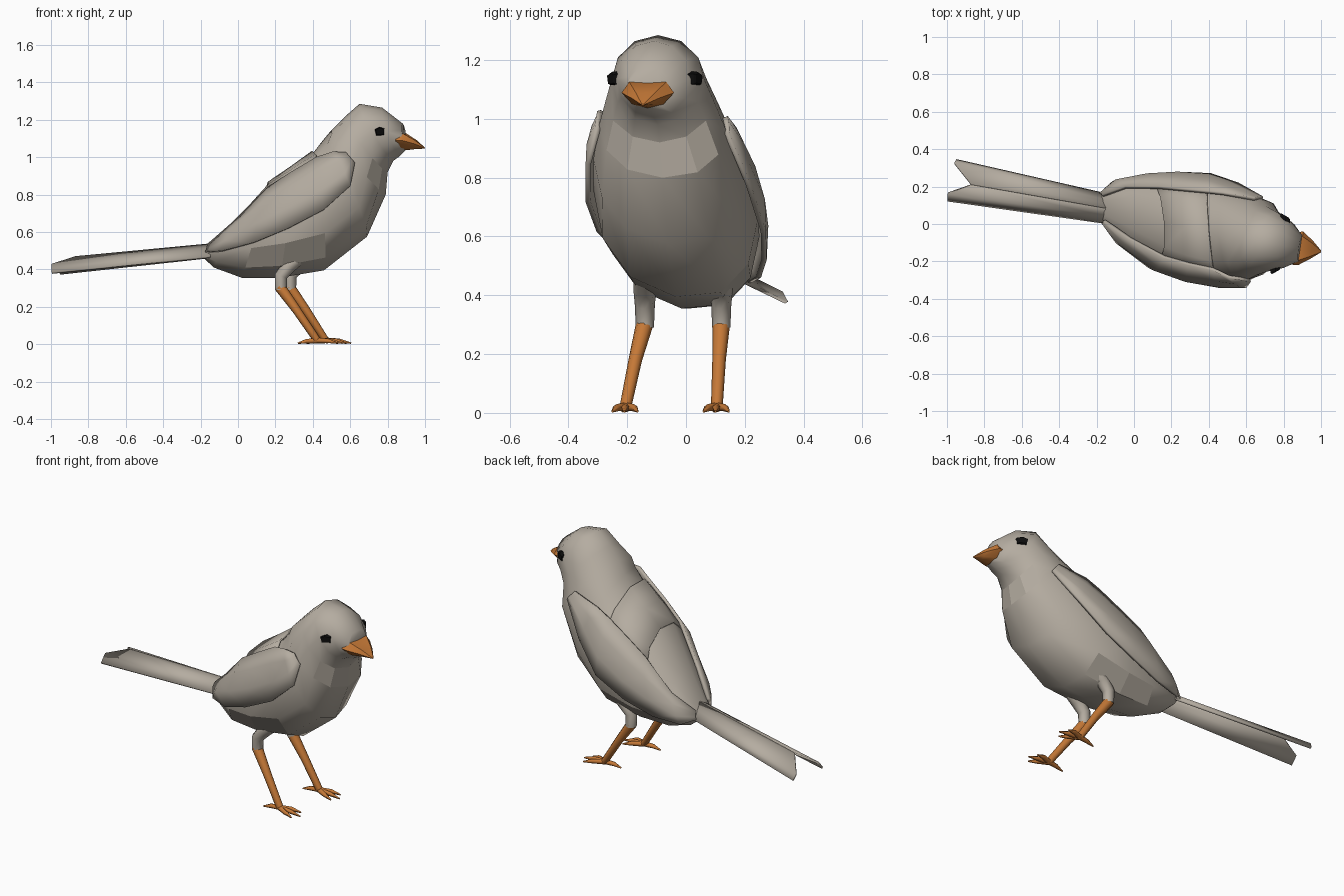
import bpy, bmesh, math
from mathutils import Vector

if "Cube" in bpy.data.objects:
    bpy.data.objects.remove(bpy.data.objects["Cube"])


def material(name, rgb):
    m = bpy.data.materials.new(name)
    m.diffuse_color = (*rgb, 1)
    m.use_nodes = True
    m.node_tree.nodes["Principled BSDF"].inputs["Base Color"].default_value = m.diffuse_color
    return m


GREY = material("warm grey plumage", (0.46, 0.415, 0.355))
ORANGE = material("orange horn", (0.56, 0.19, 0.038))
BLACK = material("black eye", (0.004, 0.004, 0.004))

# Body stations: top x, top z, bottom x, bottom z, half width, centre y, roll
STATIONS = [
    (-0.16, 0.53, -0.18, 0.46, 0.065, 0.085, 0.15),
    (-0.02, 0.655, -0.13, 0.41, 0.145, 0.06, 0.17),
    (0.16, 0.855, 0.02, 0.355, 0.225, 0.01, 0.17),
    (0.28, 0.935, 0.22, 0.355, 0.265, -0.015, 0.17),
    (0.40, 1.02, 0.46, 0.395, 0.28, -0.035, 0.17),
    (0.45, 1.085, 0.69, 0.575, 0.255, -0.06, 0.13),
    (0.50, 1.145, 0.79, 0.80, 0.215, -0.08, 0.04),
    (0.57, 1.215, 0.80, 0.92, 0.182, -0.09, 0),
    (0.65, 1.285, 0.83, 0.98, 0.158, -0.095, 0),
    (0.77, 1.265, 0.865, 1.005, 0.125, -0.11, 0),
    (0.88, 1.18, 0.90, 1.04, 0.07, -0.13, 0),
]


def skin_point(i, deg, grow=0.0):
    """Point on station i; 0 is the spine, 90 the left side, 180 the belly."""
    tx, tz, bx, bz, hw, cy, roll = STATIONS[i]
    a = math.radians(deg)
    s, c = math.sin(a), math.cos(a)
    v = math.copysign(abs(s) ** (0.85 if i < 7 else 1), s) * (hw + grow)
    half = Vector((tx - bx, 0, tz - bz)) / 2
    half *= 1 + grow / half.length
    p = Vector(((tx + bx) / 2, cy + v, (tz + bz) / 2)) + half * c
    skew = -0.08 if i < 6 else 0.15  # head turned against the body
    return p + Vector((skew * v, 0, -roll * v))


def loft(name, rows, mat, closed=True, thick=0, angle=35):
    """Bridge rows of points into a surface."""
    bm = bmesh.new()
    vs = [[bm.verts.new(p) for p in row] for row in rows]
    n = len(rows[0])
    for r0, r1 in zip(vs, vs[1:]):
        for j in range(n if closed else n - 1):
            k = (j + 1) % n
            bm.faces.new((r0[j], r0[k], r1[k], r1[j]))
    if closed:
        bm.faces.new(vs[0])
        bm.faces.new(vs[-1])
    bmesh.ops.recalc_face_normals(bm, faces=bm.faces[:])
    me = bpy.data.meshes.new(name)
    bm.to_mesh(me)
    bm.free()
    me.materials.append(mat)
    ob = bpy.data.objects.new(name, me)
    bpy.context.collection.objects.link(ob)
    if thick:
        mod = ob.modifiers.new("thickness", 'SOLIDIFY')
        mod.thickness = thick
        mod.offset = 0
    bpy.ops.object.select_all(action='DESELECT')
    bpy.context.view_layer.objects.active = ob
    ob.select_set(True)
    bpy.ops.object.shade_smooth_by_angle(angle=math.radians(angle))
    return ob


def tube(name, path, radii, mat, sides=6):
    """Round limb along a path."""
    pts = [Vector(p) for p in path]
    rows = []
    for i, p in enumerate(pts):
        d = (pts[min(i + 1, len(pts) - 1)] - pts[max(i - 1, 0)]).normalized()
        u = d.cross(Vector((0, 1, 0))).normalized()
        w = d.cross(u)
        rows.append([p + radii[i] * (u * math.cos(t) + w * math.sin(t))
                     for t in (math.tau * k / sides for k in range(sides))])
    return loft(name, rows, mat, angle=75)


# Body and head in one skin, with flat collar and flank facets
body = loft("body", [[skin_point(i, 30 * k) for k in range(12)]
                     for i in range(len(STATIONS))], GREY, angle=50)
for row, cols in ((6, (4, 5, 6, 7)), (2, (4, 7)), (3, (4, 7))):
    for k in cols:
        body.data.polygons[row * 12 + k].use_smooth = False

# Mantle over the shoulders
loft("mantle", [[skin_point(i, d, 0.01) for d in (-56, -30, 0, 30, 56)]
                for i in (2, 3, 4)], GREY, closed=False, thick=0.01, angle=40)

# Folded wings: station, upper and lower angle, lift off the body
WING = [(0, 55, 110, 0.012), (1, 50, 115, 0.026), (2, 44, 112, 0.027), (3, 40, 104, 0.023),
        (4, 40, 97, 0.02), (5, 52, 94, 0.018), (6, 76, 94, 0.004)]
for side, name in ((1, "left_wing"), (-1, "right_wing")):
    rows = [[skin_point(i, side * (a + (b - a) * t), g) for t in (0, 0.33, 0.67, 1)]
            for i, a, b, g in WING]
    loft(name, rows, GREY, closed=False, thick=0.018, angle=40)

# Forked tail, ridged along the middle
ridge = [(-0.13, 0.08, 0.535), (-0.87, 0.21, 0.465)]
loft("tail_right_half", [[(-0.15, 0.005, 0.465), (-0.13, 0.04, 0.515), ridge[0]],
                         [(-0.995, 0.125, 0.38), (-0.995, 0.165, 0.425), ridge[1]]],
     GREY, closed=False, thick=0.012)
loft("tail_left_half", [[(-0.13, 0.155, 0.465), (-0.13, 0.12, 0.51), ridge[0]],
                        [(-0.95, 0.342, 0.375), (-0.96, 0.325, 0.408), ridge[1]]],
     GREY, closed=False, thick=0.012)

# Beak
BEAK = [(0, 0.042), (0.065, 0.046), (0.092, 0.008), (0.055, -0.032), (0, -0.046),
        (-0.055, -0.032), (-0.092, 0.008), (-0.065, 0.046)]
rows = []
for x, y, z, s in ((0.855, -0.13, 1.083, 0.95), (0.892, -0.13, 1.081, 0.97),
                   (0.95, -0.138, 1.067, 0.52), (1.0, -0.147, 1.048, 0.05)):
    rows.append([(x + 0.15 * v * s, y + v * s, z + h * s) for v, h in BEAK])
loft("beak", rows, ORANGE, angle=40)

# Eyes
for name, x, y, out in (("left_eye", 0.808, 0.033, 1), ("right_eye", 0.757, -0.245, -1)):
    rows = []
    for depth, s in ((-0.03, 1), (0.004, 1), (0.012, 0.8)):
        rows.append([(x + a * s, y + out * depth - out * a * 0.45, 1.137 + b * s)
                     for a, b in ((-0.026, 0.012), (0.0, 0.024), (0.025, 0.016),
                                  (0.024, -0.019), (-0.018, -0.022))])
    loft(name, rows, BLACK, angle=20)

# Legs and feet: knee position, then ankle position
for name, kx, ky, ax, ay in (("right", 0.225, -0.14, 0.42, -0.205),
                             ("left", 0.275, 0.12, 0.465, 0.105)):
    tube(name + "_thigh", [(kx + 0.11, ky, 0.47), (kx + 0.05, ky, 0.42),
                           (kx + 0.005, ky, 0.365), (kx + 0.005, ky, 0.29)],
         [0.038, 0.039, 0.034, 0.031], GREY, 8)
    tube(name + "_shank", [(kx, ky, 0.305), (kx + 0.09, ky + (ay - ky) * 0.5, 0.18),
                           (ax, ay, 0.025), (ax + 0.02, ay, 0.012)],
         [0.03, 0.023, 0.02, 0.012], ORANGE, 8)
    for toe, dx, dy in (("back", -0.1, -0.01), ("inner", 0.115, 0.04),
                        ("middle", 0.14, -0.005), ("outer", 0.11, -0.045)):
        tube(f"{name}_{toe}_toe", [(ax, ay, 0.02), (ax + dx * 0.55, ay + dy * 0.7, 0.017),
                                   (ax + dx, ay + dy, 0.005)],
             [0.016, 0.013, 0.004], ORANGE, 5)
